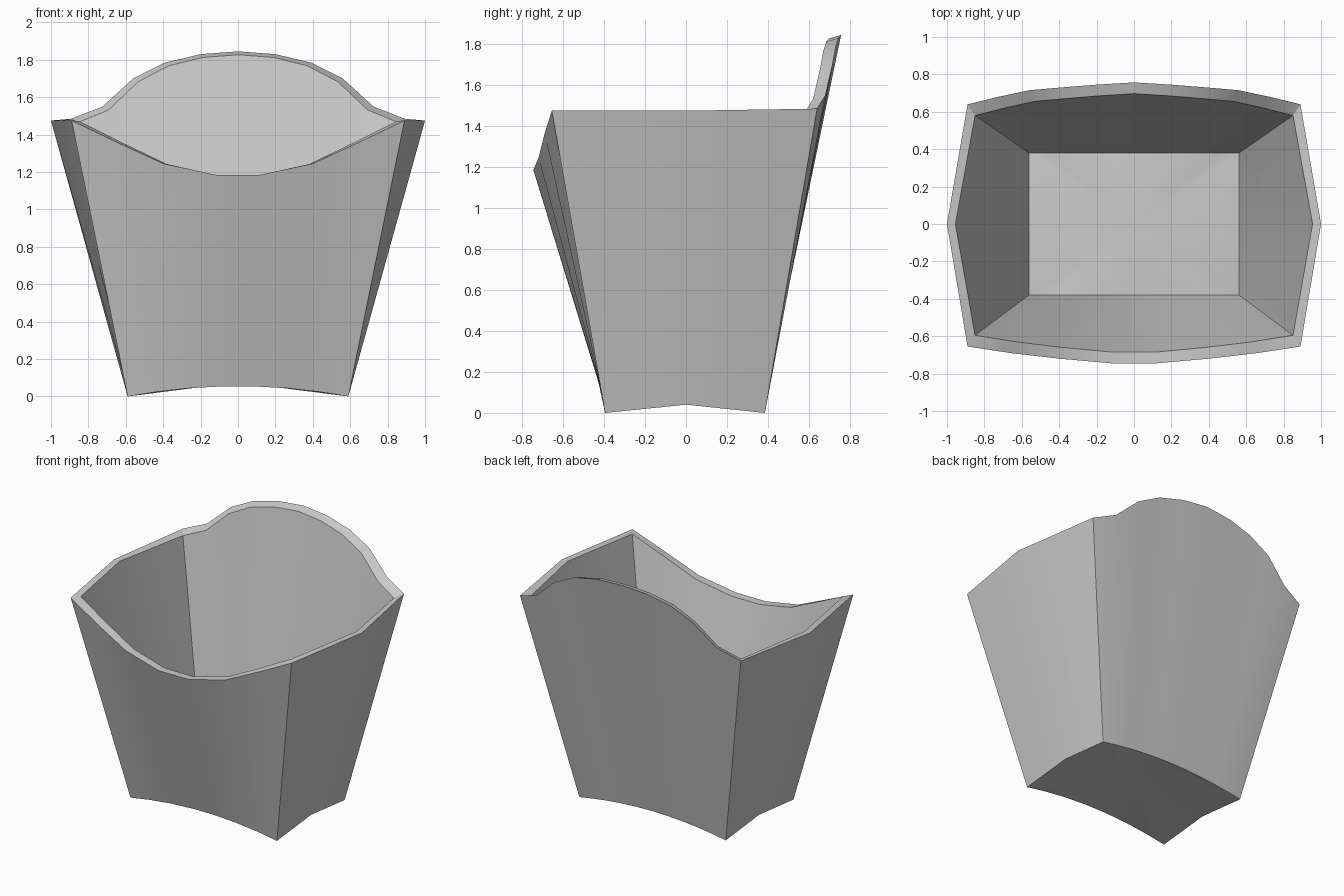
import bpy
import bmesh
import math

cube = bpy.data.objects.get("Cube")
if cube:
    bpy.data.objects.remove(cube, do_unlink=True)

# Half rim profiles from the corner to the centre: x, y, z
FRONT = [(.89, -.655, 1.475), (.66, -.69, 1.365), (.4, -.72, 1.245), (.12, -.745, 1.185)]
BACK = [(.89, .64, 1.485), (.725, .68, 1.55), (.56, .715, 1.70), (.39, .73, 1.785),
        (.2, .745, 1.83), (0, .757, 1.845)]
SIDE_X = 1.0
SIDE_Z = 1.475


def mirrored(half):
    """Full edge running from +x to -x."""
    return half + [(-x, y, z) for x, y, z in reversed(half) if x > 0]


def loop(front, back, side):
    """Closed ring of points around the box."""
    sx, sz = side
    return mirrored(front)[::-1] + [(sx, 0, sz)] + mirrored(back) + [(-sx, 0, sz)]


def base_edge(half, x0, y0, lift):
    """Arched bottom edge whose points match those of the rim edge."""
    edge = []
    for x, y, z in half:
        t = x / half[0][0]
        edge.append((x0 * t, math.copysign(y0, y), lift + .055 * (1 - t * t)))
    return edge


def inset(half, back):
    """Rim edge moved inwards by the wall thickness."""
    drop = .018 if back else .002
    return [(x * .955, y - math.copysign(.06, y), z - drop) for x, y, z in half]


rings = [
    loop(base_edge(FRONT, .59, .395, 0), base_edge(BACK, .59, .385, 0), (.59, .04)),
    loop(FRONT, BACK, (SIDE_X, SIDE_Z)),
    loop(inset(FRONT, False), inset(BACK, True), (SIDE_X - .045, SIDE_Z - .002)),
    loop(base_edge(FRONT, .562, .38, .02), base_edge(BACK, .562, .38, .02), (.562, .06)),
]

# Outer walls, rim and inner walls
bm = bmesh.new()
verts = [[bm.verts.new(p) for p in ring] for ring in rings]
n = len(verts[0])
for low, high in zip(verts, verts[1:]):
    for i in range(n):
        j = (i + 1) % n
        bm.faces.new((low[i], low[j], high[j], high[i]))

# Arched underside and floor
for ring, height in ((verts[0], .075), (verts[-1], .095)):
    centre = bm.verts.new((0, 0, height))
    for i in range(n):
        bm.faces.new((ring[i], ring[(i + 1) % n], centre))
bmesh.ops.recalc_face_normals(bm, faces=bm.faces)

mesh = bpy.data.meshes.new("carton")
bm.to_mesh(mesh)
bm.free()
carton = bpy.data.objects.new("carton", mesh)
bpy.context.collection.objects.link(carton)

# Plain grey card
colour = (.6, .6, .6, 1)
card = bpy.data.materials.new("grey card")
card.use_nodes = True
card.diffuse_color = colour
card.node_tree.nodes["Principled BSDF"].inputs["Base Color"].default_value = colour
mesh.materials.append(card)

# Smooth walls with sharp corners
bpy.ops.object.select_all(action="DESELECT")
carton.select_set(True)
bpy.context.view_layer.objects.active = carton
bpy.ops.object.shade_smooth_by_angle(angle=math.radians(30))
